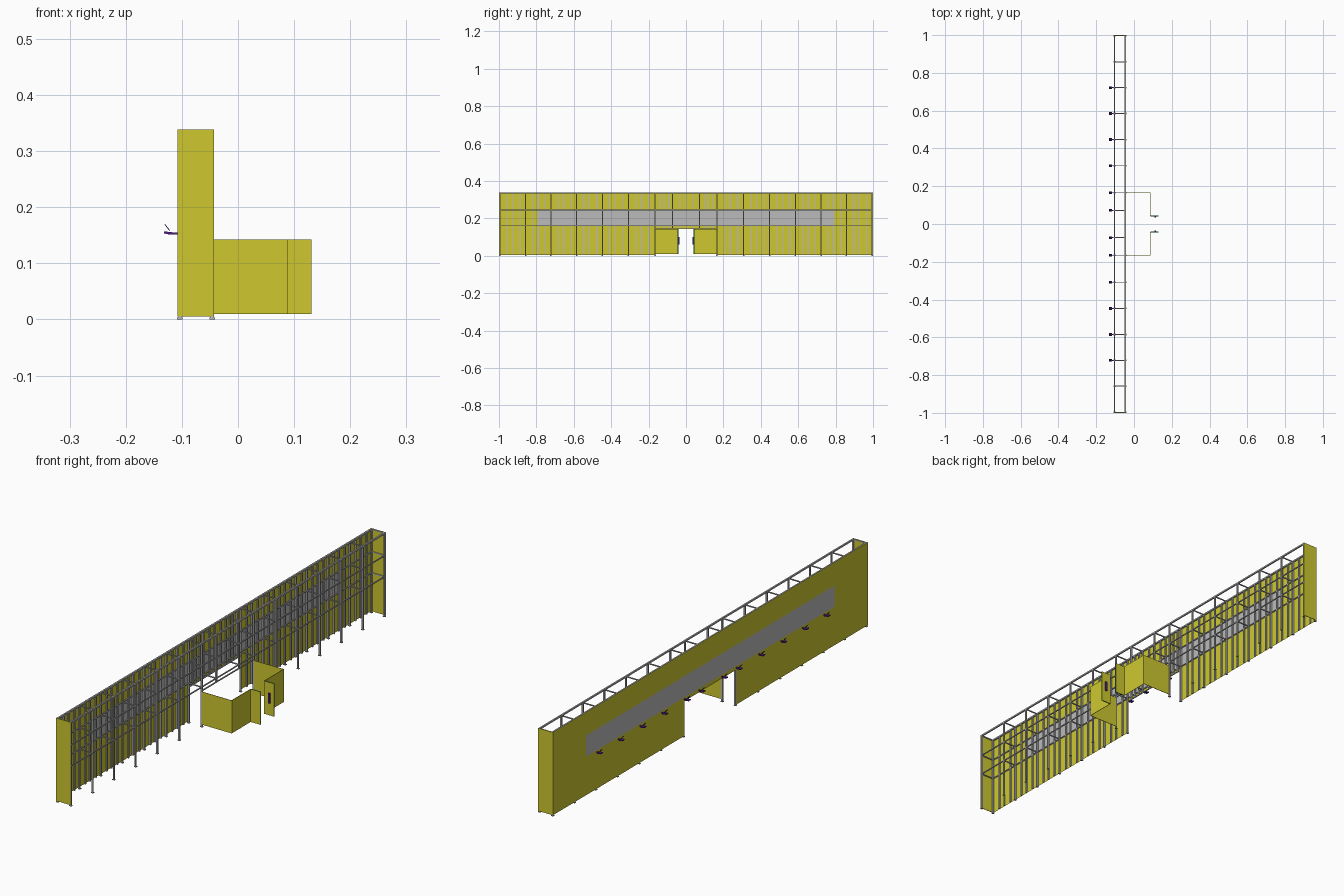
import bpy, bmesh
from mathutils import Matrix, Vector

cube = bpy.data.objects.get("Cube")
if cube:
    bpy.data.objects.remove(cube, do_unlink=True)


def material(name, rgb):
    m = bpy.data.materials.new(name)
    m.use_nodes = True
    m.diffuse_color = (*rgb, 1)
    m.node_tree.nodes["Principled BSDF"].inputs["Base Color"].default_value = (*rgb, 1)
    return m


YELLOW = material("yellow panel", (0.62, 0.58, 0.03))
GREY = material("grey steel", (0.5, 0.5, 0.5))
PURPLE = material("purple lamp", (0.1, 0.015, 0.3))
GREEN = material("green edge", (0.01, 0.35, 0.1))


def add_box(bm, x, y, z, turn=0):
    """Box between the (min, max) pairs, optionally tilted about its y axis."""
    size = [b - a for a, b in (x, y, z)]
    centre = Vector([(a + b) / 2 for a, b in (x, y, z)])
    mat = Matrix.Translation(centre) @ Matrix.Rotation(turn, 4, 'Y') @ Matrix.Diagonal((*size, 1))
    bmesh.ops.create_cube(bm, size=1, matrix=mat)


def finish(name, bm, *mats):
    mesh = bpy.data.meshes.new(name)
    bm.to_mesh(mesh)
    bm.free()
    for m in mats:
        mesh.materials.append(m)
    obj = bpy.data.objects.new(name, mesh)
    bpy.context.collection.objects.link(obj)
    return obj


def around(c, width):
    return (c - width / 2, c + width / 2)


BACK, FRONT = -0.108, -0.043     # depth of the wall frame
TOP, DOOR_TOP, DOOR = 0.338, 0.145, 0.165
BAR = 0.006
ROWS = (BACK + 0.004, FRONT - 0.003)
RAILS = (0.16, 0.245, TOP - BAR / 2)
bays = [0.072, DOOR, 0.308, 0.447, 0.585, 0.722, 0.858, 0.996]
frames = sorted([-y for y in bays] + bays)

# Wall skin with a doorway and a grey banner field
bm = bmesh.new()
ys = (-1, -0.79, -DOOR, DOOR, 0.79, 1)
zs = (0.005, DOOR_TOP, 0.16, 0.245, TOP)
for i in range(len(ys) - 1):
    for j in range(len(zs) - 1):
        if i == 2 and j == 0:
            continue
        corners = [(ys[i], zs[j]), (ys[i], zs[j + 1]), (ys[i + 1], zs[j + 1]), (ys[i + 1], zs[j])]
        face = bm.faces.new([bm.verts.new((BACK, y, z)) for y, z in corners])
        face.material_index = 1 if j == 2 and 0 < i < 4 else 0
bmesh.ops.remove_doubles(bm, verts=bm.verts, dist=0.0001)
finish("wall_skin", bm, YELLOW, GREY)

# End panels
for side, label in ((-1, "front"), (1, "back")):
    bm = bmesh.new()
    add_box(bm, (BACK, FRONT), around(side * 0.999, 0.002), (0.005, TOP))
    finish(label + "_end_panel", bm, YELLOW)

# Upright posts with feet; the ones over the doorway stop above it
bm = bmesh.new()
for y in frames:
    over_door = abs(y) < 0.1
    for x in ROWS:
        add_box(bm, around(x, BAR), around(y, BAR), (DOOR_TOP if over_door else 0, TOP))
        if not over_door:
            add_box(bm, around(x, 0.01), around(y, 0.008), (0, 0.003))
finish("posts", bm, GREY)

# Long rails
bm = bmesh.new()
for z in RAILS:
    for x in ROWS:
        add_box(bm, around(x, 0.004 if z < 0.3 else BAR), (-1, 1), around(z, 0.004 if z < 0.3 else BAR))
for x in ROWS:
    add_box(bm, around(x, 0.004), (-DOOR, DOOR), around(DOOR_TOP, 0.004))
finish("long_rails", bm, GREY)

# Cross bars joining the two rows
bm = bmesh.new()
for y in frames:
    for z in RAILS:
        add_box(bm, ROWS, around(y, 0.004), around(z, 0.004))
finish("cross_bars", bm, GREY)

# Thin studs behind the skin
bm = bmesh.new()
for a, b in zip(frames, frames[1:]):
    for t in (0.28, 0.5, 0.78):
        y = a + (b - a) * t
        bottom = DOOR_TOP if abs(y) < DOOR else 0.005
        add_box(bm, (BACK + 0.001, BACK + 0.006), around(y, 0.006), (bottom, TOP))
finish("skin_studs", bm, GREY)

# Entrance porch: side wall, front wall and projecting door jamb, mirrored
for s, label in ((-1, "right"), (1, "left")):
    z = (0.01, 0.142)
    bm = bmesh.new()
    add_box(bm, (FRONT, 0.087), around(s * DOOR, 0.002), z)
    finish("porch_side_" + label, bm, YELLOW)
    bm = bmesh.new()
    add_box(bm, around(0.087, 0.002), sorted((s * 0.043, s * DOOR)), z)
    finish("porch_front_" + label, bm, YELLOW)
    bm = bmesh.new()
    add_box(bm, (0.088, 0.131), around(s * 0.043, 0.004), z)
    bm.normal_update()
    for f in bm.faces:
        f.material_index = 0 if abs(f.normal.y) > 0.5 else 1
    finish("door_jamb_" + label, bm, YELLOW, GREEN)
    bm = bmesh.new()
    add_box(bm, (0.108, 0.116), around(s * 0.038, 0.006), (0.06, 0.1))
    finish("door_handle_" + label, bm, PURPLE)

# Row of banner lamps: arm, head and tilted shade
bm = bmesh.new()
for y in [b for b in frames if abs(b) < 0.8]:
    add_box(bm, (-0.125, BACK), around(y, 0.004), (0.151, 0.155))
    add_box(bm, (-0.132, -0.116), around(y, 0.014), (0.152, 0.156), 0.12)
    add_box(bm, (-0.133, -0.119), around(y, 0.012), (0.163, 0.1645), 0.9)
finish("banner_lamps", bm, PURPLE)
